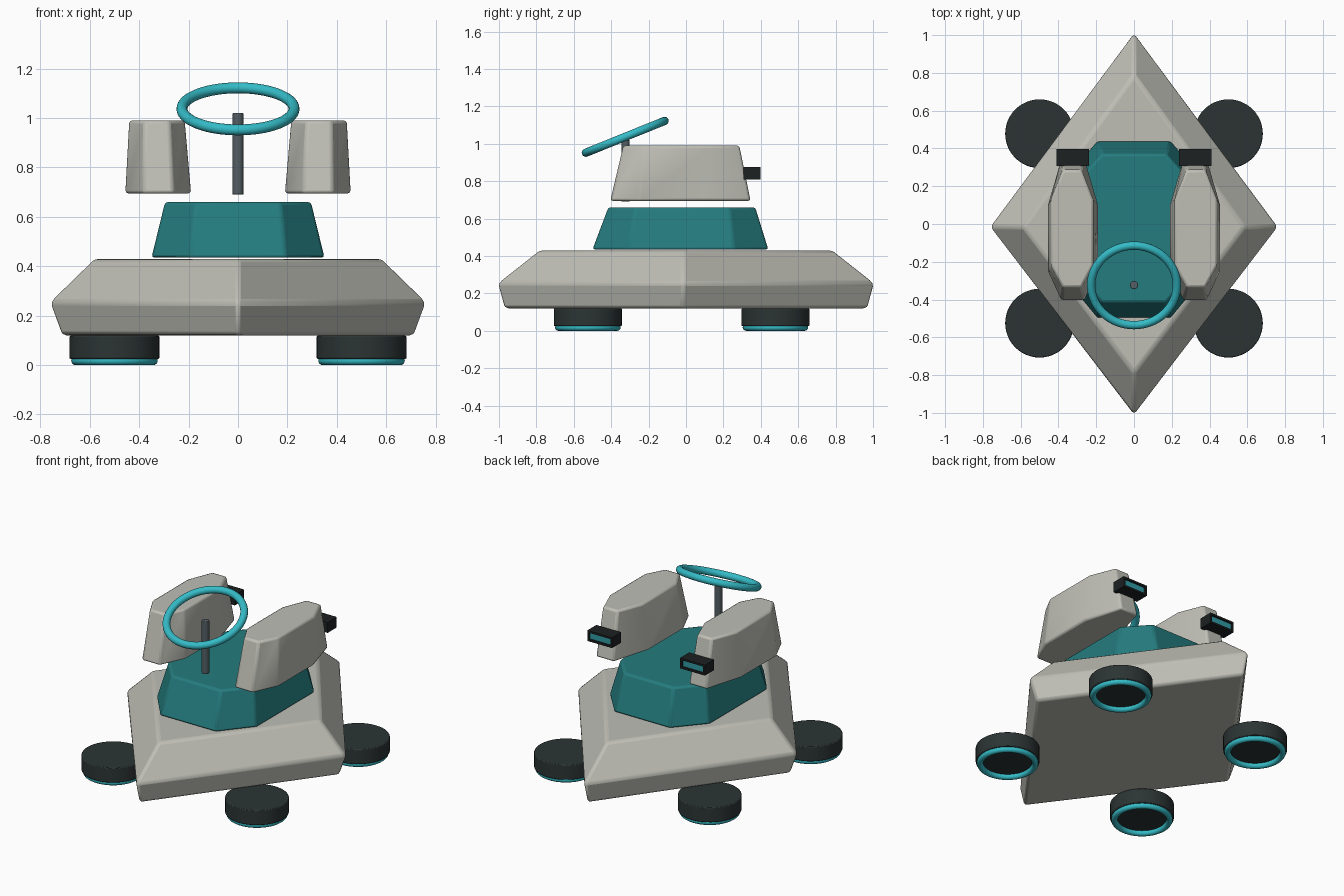
import bpy, bmesh, math

if "Cube" in bpy.data.objects:
    bpy.data.objects.remove(bpy.data.objects["Cube"])


def material(name, rgb):
    m = bpy.data.materials.new(name)
    m.use_nodes = True
    m.diffuse_color = (*rgb, 1)
    m.node_tree.nodes["Principled BSDF"].inputs["Base Color"].default_value = (*rgb, 1)
    return m


SHELL = material("warm grey", (0.52, 0.52, 0.47))
CABIN = material("deep teal", (0.018, 0.2, 0.21))
GLOW = material("bright cyan", (0.035, 0.5, 0.57))
DARK = material("dark rubber", (0.025, 0.034, 0.034))
BLACK = material("black casing", (0.012, 0.015, 0.016))
LAMP = material("lamp teal", (0.03, 0.33, 0.38))
STEEL = material("steel grey", (0.09, 0.115, 0.13))


def smooth(ob, angle=30):
    bpy.ops.object.select_all(action="DESELECT")
    ob.select_set(True)
    bpy.context.view_layer.objects.active = ob
    bpy.ops.object.shade_smooth_by_angle(angle=math.radians(angle))


def finish(name, bm, mats, bevel=0):
    bmesh.ops.recalc_face_normals(bm, faces=bm.faces[:])
    me = bpy.data.meshes.new(name)
    bm.to_mesh(me)
    bm.free()
    for m in mats:
        me.materials.append(m)
    ob = bpy.data.objects.new(name, me)
    bpy.context.collection.objects.link(ob)
    if bevel:
        mod = ob.modifiers.new("edge_bevel", "BEVEL")
        mod.width, mod.segments, mod.limit_method = bevel, 2, "ANGLE"
        mod.angle_limit = math.radians(20)
    smooth(ob)
    return ob


def loft(name, rings, mat, bevel):
    """Closed solid through stacked (z, outline) rings."""
    bm = bmesh.new()
    loops = [[bm.verts.new((x, y, z)) for x, y in pts] for z, pts in rings]
    n = len(loops[0])
    for a, b in zip(loops, loops[1:]):
        for i in range(n):
            j = (i + 1) % n
            bm.faces.new((a[i], a[j], b[j], b[i]))
    bm.faces.new(loops[0])
    bm.faces.new(loops[-1])
    return finish(name, bm, [mat], bevel)


def diamond(hx, hy):
    return [(hx, -0.015), (0, hy), (-hx, -0.015), (0, -hy)]


def octagon(cx, wide, narrow, front, front_corner, back_corner, back):
    """Elongated eight-sided outline."""
    right = [(narrow, front), (wide, front_corner), (wide, back_corner), (narrow, back)]
    left = [(-x, y) for x, y in reversed(right)]
    return [(cx + x, y) for x, y in right + left]


def cylinder(name, loc, radius, z0, z1, mat, sides, bevel=0):
    bpy.ops.mesh.primitive_cylinder_add(
        vertices=sides, radius=radius, depth=z1 - z0, location=(*loc, (z0 + z1) / 2))
    ob = bpy.context.object
    ob.name = name
    ob.data.materials.append(mat)
    if bevel:
        mod = ob.modifiers.new("edge_bevel", "BEVEL")
        mod.width, mod.segments, mod.limit_method = bevel, 2, "ANGLE"
    smooth(ob)


def ring(name, loc, major, minor, mat, tilt=0):
    bpy.ops.mesh.primitive_torus_add(
        major_segments=64, minor_segments=16, major_radius=major, minor_radius=minor,
        location=loc, rotation=(tilt, 0, 0))
    ob = bpy.context.object
    ob.name = name
    ob.data.materials.append(mat)
    smooth(ob, 60)


# Diamond hull and faceted cabin
loft("hull", [(0.12, diamond(0.715, 0.975)), (0.255, diamond(0.765, 1.012)),
              (0.43, diamond(0.585, 0.79))], SHELL, 0.016)
loft("cabin", [(0.435, octagon(0, 0.35, 0.195, -0.5, -0.31, 0.26, 0.44)),
               (0.66, octagon(0, 0.295, 0.17, -0.415, -0.27, 0.23, 0.37))], CABIN, 0.012)

for side, s in (("left", 1), ("right", -1)):
    # Floating side pods
    loft(side + "_pod",
         [(0.695, octagon(s * 0.323, 0.133, 0.062, -0.405, -0.25, 0.1, 0.345)),
          (0.99, octagon(s * 0.328, 0.112, 0.05, -0.335, -0.22, 0.13, 0.285))], SHELL, 0.012)

    # Tail lamp: casing with a sunk lens in its rear face
    bm = bmesh.new()
    bmesh.ops.create_cube(bm, size=1)
    bmesh.ops.scale(bm, vec=(0.172, 0.09, 0.066), verts=bm.verts[:])
    bmesh.ops.translate(bm, vec=(s * 0.323, 0.352, 0.842), verts=bm.verts[:])
    bm.normal_update()
    rear = [f for f in bm.faces if f.normal.y > 0.9]
    bmesh.ops.inset_region(bm, faces=rear, thickness=0.017)
    bmesh.ops.inset_region(bm, faces=rear, thickness=0.001, depth=-0.01)
    for f in rear:
        f.material_index = 1
    finish(side + "_tail_lamp", bm, [BLACK, LAMP])

    # Hover discs with glowing lower rims
    for end, y in (("front", -0.525), ("back", 0.478)):
        cylinder(f"{end}_{side}_disc", (s * 0.5, y), 0.182, 0.025, 0.119, DARK, 48, 0.005)
        ring(f"{end}_{side}_disc_rim", (s * 0.5, y, 0.018), 0.157, 0.018, GLOW)

# Steering column and tilted wheel
cylinder("steering_column", (0, -0.323), 0.022, 0.69, 1.02, STEEL, 24, 0.003)
ring("steering_wheel", (0, -0.325, 1.037), 0.227, 0.022, GLOW, math.radians(22))
